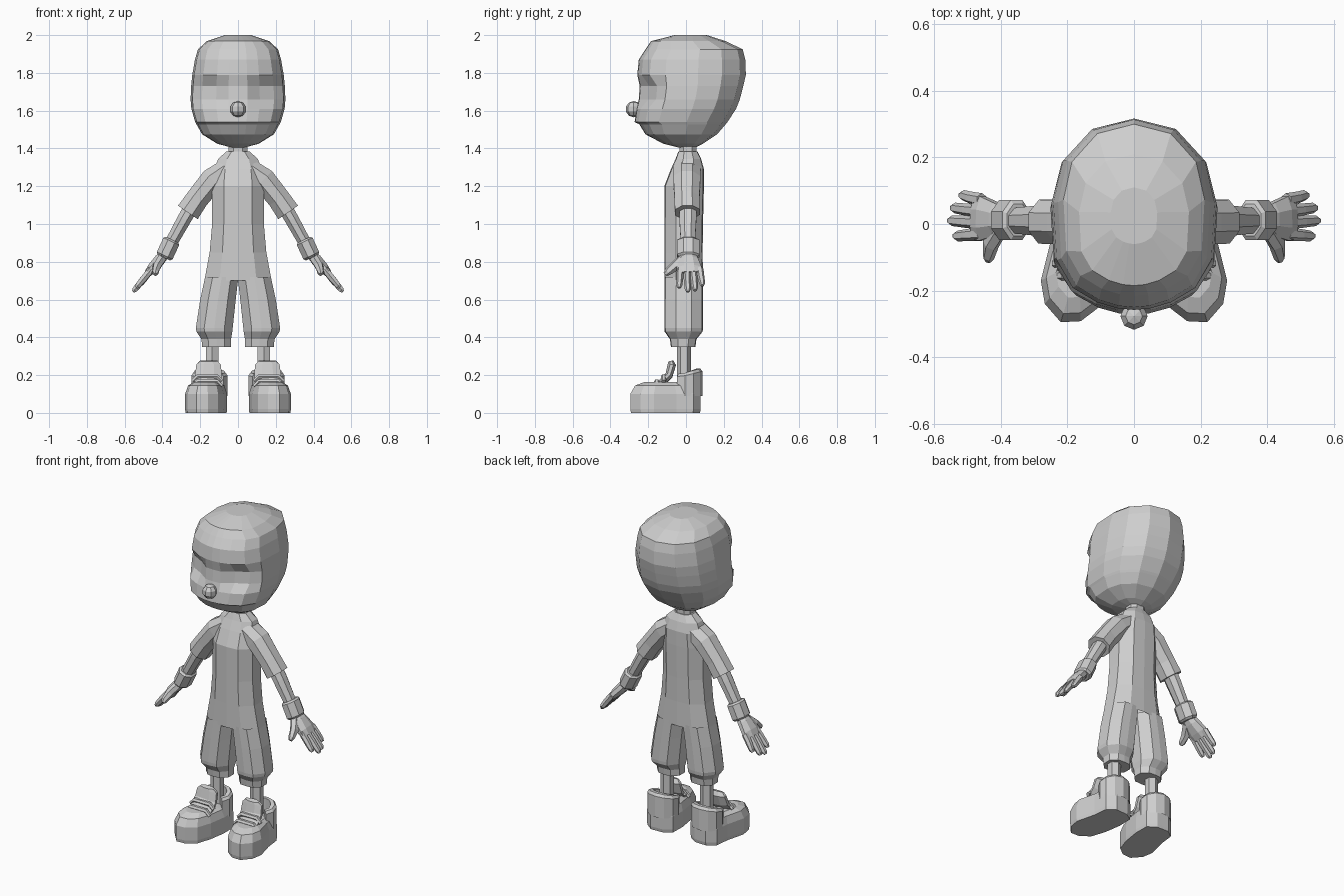
import bpy, bmesh, math
from mathutils import Vector

grey = bpy.data.materials.new("plain grey")
grey.diffuse_color = (0.62, 0.62, 0.62, 1)


def finish(name, bm, mirror=False):
    bmesh.ops.recalc_face_normals(bm, faces=bm.faces)
    me = bpy.data.meshes.new(name)
    bm.to_mesh(me)
    bm.free()
    me.materials.append(grey)
    ob = bpy.data.objects.new(name, me)
    bpy.context.collection.objects.link(ob)
    if mirror:
        mod = ob.modifiers.new("mirror", 'MIRROR')
        mod.use_mirror_merge = False
    return ob


def loft(name, rings, mirror=False, cap_start=True, cap_end=True):
    """Skin a list of equal-length closed rings."""
    bm = bmesh.new()
    vs = [[bm.verts.new(p) for p in r] for r in rings]
    n = len(vs[0])
    for r0, r1 in zip(vs, vs[1:]):
        for i in range(n):
            j = (i + 1) % n
            bm.faces.new((r0[i], r0[j], r1[j], r1[i]))
    if cap_start:
        bm.faces.new(vs[0][::-1])
    if cap_end:
        bm.faces.new(vs[-1])
    return finish(name, bm, mirror)


def tube(name, pts, n=8):
    """Mirrored limb through (x, y, z, half width, half depth along y)."""
    rings = []
    for i, (x, y, z, a, b) in enumerate(pts):
        p, q = pts[max(i - 1, 0)], pts[min(i + 1, len(pts) - 1)]
        d = (Vector(q[:3]) - Vector(p[:3])).normalized()
        v = Vector((0, 1, 0))
        v = (v - d * v.dot(d)).normalized()
        u = d.cross(v)
        k = 1 / math.cos(math.pi / n)
        angs = [2 * math.pi * (j + 0.5) / n for j in range(n)]
        rings.append([Vector((x, y, z)) + u * a * k * math.cos(t) + v * b * k * math.sin(t)
                      for t in angs])
    return loft(name, rings, True)


def section(half, z, x0, x1, y0, y1):
    """Fit a unit half-outline, mirrored across x, into a box at height z."""
    full = half + [(-x, y) for x, y in reversed(half) if x > 0]
    cx, cy, w, d = (x0 + x1) / 2, (y0 + y1) / 2, (x1 - x0) / 2, (y1 - y0) / 2
    return [Vector((cx + w * x, cy + d * y, z)) for x, y in full]


# Head: stacked outlines, with sunken eye sockets and a mouth ledge
head_half = [(0, 1), (.52, .89), (.88, .56), (1, .12), (.96, -.48), (.76, -.77),
             (.46, -.92), (.2, -.985), (0, -1)]
head_levels = [(1.405, .035, -.04, .05), (1.425, .11, -.12, .09), (1.475, .19, -.215, .165),
               (1.528, .22, -.247, .21), (1.54, .227, -.272, .22), (1.61, .247, -.262, .265),
               (1.66, .251, -.25, .285), (1.73, .248, -.245, .303), (1.79, .242, -.258, .317),
               (1.87, .228, -.25, .314), (1.925, .212, -.215, .3), (1.968, .165, -.185, .21),
               (2.0, .07, -.06, .11)]
rings = []
for z, w, f, b in head_levels:
    r = section(head_half, z, -w, w, f, b)
    for p in r:
        if 1.64 < z < 1.75 and .08 < abs(p.x) < .21 and p.y < -.1:
            p.y += .03
    rings.append(r)
loft("head", rings)

bm = bmesh.new()
bmesh.ops.create_uvsphere(bm, u_segments=8, v_segments=5, radius=.043)
bmesh.ops.translate(bm, vec=(0, -.277, 1.608), verts=bm.verts)
finish("nose", bm)

# Neck, shirt and trouser body
octagon = [(.5, 1), (1, .5), (1, -.5), (.5, -1)]
loft("neck", [section(octagon, z, -.05, .05, -.035, .055) for z in (1.34, 1.44)])
body_half = [(0, 1), (.55, .95), (1, .4), (1, -.4), (.55, -.95), (0, -1)]
body_levels = [(.7, .178, -.115, .09), (.85, .15, -.115, .088), (1.0, .137, -.115, .09),
               (1.2, .137, -.115, .095), (1.29, .125, -.08, .095), (1.345, .105, -.055, .08),
               (1.385, .06, -.04, .06)]
loft("torso", [section(body_half, z, -w, w, f, b) for z, w, f, b in body_levels],
     cap_start=False)

# Flared trouser legs with tighter cuffs
leg_levels = [(.72, -.002, .174, -.114, .09), (.6, .012, .2, -.115, .09),
              (.45, .028, .223, -.115, .09), (.43, .03, .22, -.113, .088),
              (.39, .037, .193, -.085, .055), (.35, .037, .19, -.08, .05)]
loft("trouser_leg", [section(body_half, *l) for l in leg_levels], True, cap_start=False)
tube("ankle", [(.137, -.01, .37, .033, .032), (.137, -.01, .12, .033, .032)], 6)

# Arms
tube("sleeve", [(.06, .005, 1.29, .055, .07), (.135, .005, 1.235, .064, .072),
                (.215, .005, 1.135, .06, .066), (.265, .007, 1.062, .063, .066)])
tube("forearm", [(.25, .01, 1.085, .038, .045), (.285, .01, 1.025, .037, .045),
                 (.36, .01, .89, .033, .037)])
tube("wristband", [(.349, .012, .916, .036, .048), (.353, .012, .908, .046, .06),
                   (.388, .012, .833, .046, .06), (.393, .012, .822, .036, .048)])
tube("palm", [(.385, .012, .845, .026, .035), (.415, .014, .81, .03, .05),
              (.455, .016, .765, .027, .066), (.478, .018, .737, .019, .064)])
tips = [(-.036, .54, .662), (.01, .556, .641), (.048, .548, .648), (.086, .522, .674)]
for i, (y, x, z) in enumerate(tips):
    y0 = -.03 + .034 * i
    tube("finger", [(.458, y0, .762, .017, .018),
                    ((.458 + x) / 2, (y0 + y) / 2, (.762 + z) / 2, .017, .016),
                    (x - .01, y, z + .012, .014, .014), (x, y, z, .007, .008)], 6)
tube("thumb", [(.405, -.015, .815, .022, .026), (.43, -.06, .775, .021, .024),
               (.437, -.098, .745, .016, .017), (.437, -.11, .733, .009, .01)], 6)

# Shoes: rounded toe body, open heel collar, tongue and laces
sole = [(.11, .075), (.19, .078), (.24, .04), (.25, -.05), (.28, -.17), (.268, -.24),
        (.22, -.295), (.16, -.292), (.105, -.25), (.075, -.16), (.058, -.05), (.06, .04)]
shoe_levels = [(0, .98), (.02, 1), (.1, 1), (.145, .86), (.163, .6)]
loft("shoe_body", [[(.165 + (x - .165) * s, -.11 + (y + .11) * s, z) for x, y in sole]
                   for z, s in shoe_levels], True)

collar = []
for i in range(9):
    t = math.radians(-40 + 260 * i / 8)
    c, s = math.cos(t), math.sin(t)
    top = .215 + .02 * max(s, -.4)
    ends = [(.097, .082, .09), (.097, .082, top - .015), (.086, .07, top),
            (.062, .05, top), (.062, .05, .12)]
    collar.append([(.151 + a * c, .005 + b * s, z) for a, b, z in ends])
loft("heel_collar", collar, True)

tube("shoe_tongue", [(.163, -.145, .14, .07, .018), (.157, -.09, .2, .07, .02),
                     (.155, -.075, .255, .065, .022), (.155, -.08, .275, .045, .014)])
for y, z in ((-.155, .165), (-.118, .192)):
    tube("shoe_lace", [(.085, y, z - .025, .01, .011), (.11, y, z, .012, .013),
                       (.215, y, z, .012, .013), (.24, y, z - .025, .01, .011)], 6)
